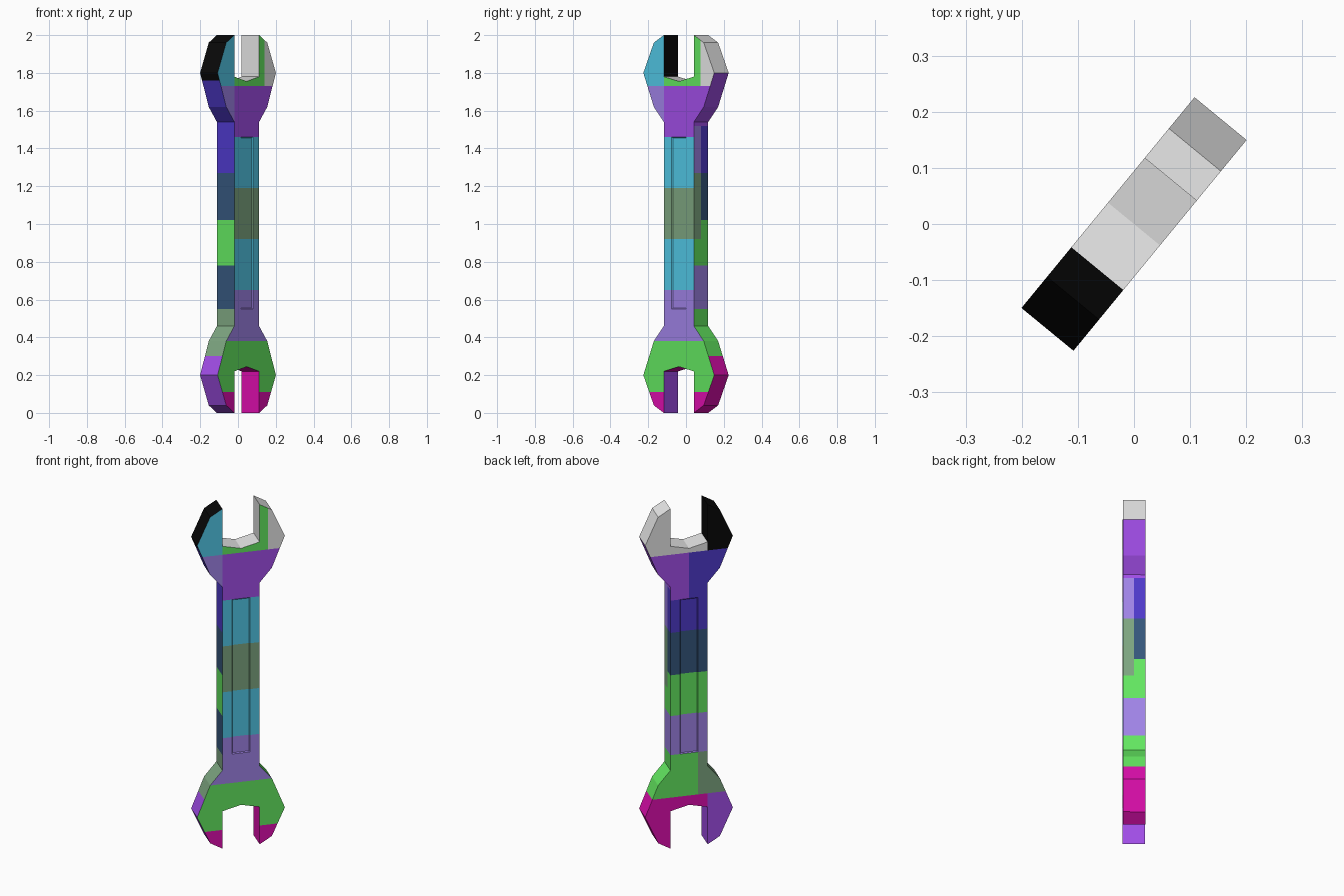
import bpy, bmesh, math
from mathutils import Matrix

if "Cube" in bpy.data.objects:
    bpy.data.objects.remove(bpy.data.objects["Cube"])

HALF_T = 0.06                      # half thickness of the wrench
ANGLE = math.atan2(0.773, 0.635)   # turn of the wrench around z


def lin(c):
    c /= 255
    return c / 12.92 if c <= 0.04045 else ((c + 0.055) / 1.055) ** 2.4


COLOURS = {
    "light_grey": (230, 230, 230), "black": (8, 8, 8), "cyan": (84, 206, 238),
    "purple": (166, 80, 238), "indigo": (78, 57, 202), "navy": (53, 86, 124),
    "green": (102, 238, 99), "sage": (125, 165, 128), "magenta": (222, 14, 174),
    "lavender": (164, 135, 238),
}
NAMES = list(COLOURS)


def band(z, *steps):
    """Pick a colour by height: (lower limit, colour) from the top down."""
    for low, name in steps:
        if z > low:
            return name
    return steps[-1][1]


def colour(c, n):
    """Colour rule from the face centre and direction (x width, -y front)."""
    u, y, z = c
    if n.y < -0.6:                                   # front face
        jaw = "cyan" if u < -0.103 else "light_grey" if u > 0.15 else "green"
        neck = "lavender" if u < -0.103 else "purple"
        return band(z, (1.73, jaw), (1.46, neck), (1.19, "cyan"), (0.92, "sage"),
                    (0.65, "cyan"), (0.38, "lavender"), (0.11, "green"), (-1, "magenta"))
    lower = ((0.78, "green"), (0.55, "lavender"), (0.30, "green"), (-1, "magenta"))
    if n.y > 0.6:                                    # back face
        jaw = "black" if u < -0.103 else "light_grey"
        neck = "purple" if u > 0 else "indigo"
        if u < -0.05 and z < 0.55:
            if z > 0.30:
                return "sage"
            return "purple" if u < -0.103 else "magenta"
        return band(z, (1.73, jaw), (1.46, neck), (1.27, "indigo"), (1.02, "navy"), *lower)
    if u < -0.09:                                    # left edge and left jaws
        return band(z, (1.76, "black"), (1.27, "indigo"), (1.02, "navy"), (0.78, "green"),
                    (0.55, "navy"), (0.30, "sage"), (-1, "purple"))
    if u < 0.09 or (abs(u) < 0.11 and n.x < 0):      # slot floors and right jaw insides
        return "light_grey" if z > 1 else "magenta"
    if y < 0 and 0.92 < z < 1.52:                    # right edge, half near the front
        return "lavender" if z > 1.27 else "sage"
    return band(z, (1.80, "light_grey"), (1.52, "purple"), (1.27, "indigo"),
                (1.02, "navy"), *lower)


# Outline: one quarter, mirrored left-right and top-bottom
quarter = [(0.103, 1.54), (0.171, 1.62), (0.243, 1.80), (0.171, 1.96), (0.103, 2.0), (0.103, 1.78)]
top = quarter + [(0, 1.755)] + [(-u, z) for u, z in reversed(quarter)]
outline = top + [(u, 2 - z) for u, z in reversed(top)]

# Body: extrude the outline through the thickness
bm = bmesh.new()
face = bm.faces.new([bm.verts.new((u, -HALF_T, z)) for u, z in outline])
ext = bmesh.ops.extrude_face_region(bm, geom=[face], use_keep_orig=True)
for v in ext["geom"]:
    if isinstance(v, bmesh.types.BMVert):
        v.co.y = HALF_T
bmesh.ops.recalc_face_normals(bm, faces=bm.faces[:])
bmesh.ops.triangulate(bm, faces=bm.faces[:])

# Cut lines where colours change
cuts = [((0, 0, z), (0, 0, 1)) for z in (0.11, 0.30, 0.38, 0.55, 0.65, 0.78, 0.92, 1.02, 1.19,
                                         1.27, 1.46, 1.52, 1.73, 1.76, 1.80)]
cuts += [((u, 0, 0), (1, 0, 0)) for u in (-0.103, -0.05, 0, 0.05, 0.15)]
cuts.append(((0, 0, 0), (0, 1, 0)))
for co, no in cuts:
    bmesh.ops.bisect_plane(bm, geom=bm.verts[:] + bm.edges[:] + bm.faces[:],
                           plane_co=co, plane_no=no, dist=1e-5)

# Shallow recess on both faces of the handle
bm.normal_update()
for side in (-1, 1):
    panel = [f for f in bm.faces if f.normal.y * side > 0.9
             and abs(f.calc_center_median().x) < 0.05
             and 0.55 < f.calc_center_median().z < 1.46]
    bmesh.ops.inset_region(bm, faces=panel, thickness=0.005, depth=-0.005, use_even_offset=True)

# Colour the faces and turn the wrench into place
bm.normal_update()
for f in bm.faces:
    n = f.normal
    c = f.calc_center_median()
    if abs(c.x) < 0.06 and 0.5 < c.z < 1.5:          # recess walls follow their face
        n = n.copy()
        n.y = math.copysign(1, c.y)
    f.material_index = NAMES.index(colour(c, n))
bm.transform(Matrix.Rotation(ANGLE, 4, 'Z'))

mesh = bpy.data.meshes.new("wrench")
bm.to_mesh(mesh)
bm.free()
for name in NAMES:
    mat = bpy.data.materials.new(name)
    mat.diffuse_color = (*[lin(v) for v in COLOURS[name]], 1)
    mat.use_nodes = True
    mat.node_tree.nodes["Principled BSDF"].inputs["Base Color"].default_value = mat.diffuse_color
    mesh.materials.append(mat)
wrench = bpy.data.objects.new("wrench", mesh)
bpy.context.collection.objects.link(wrench)
